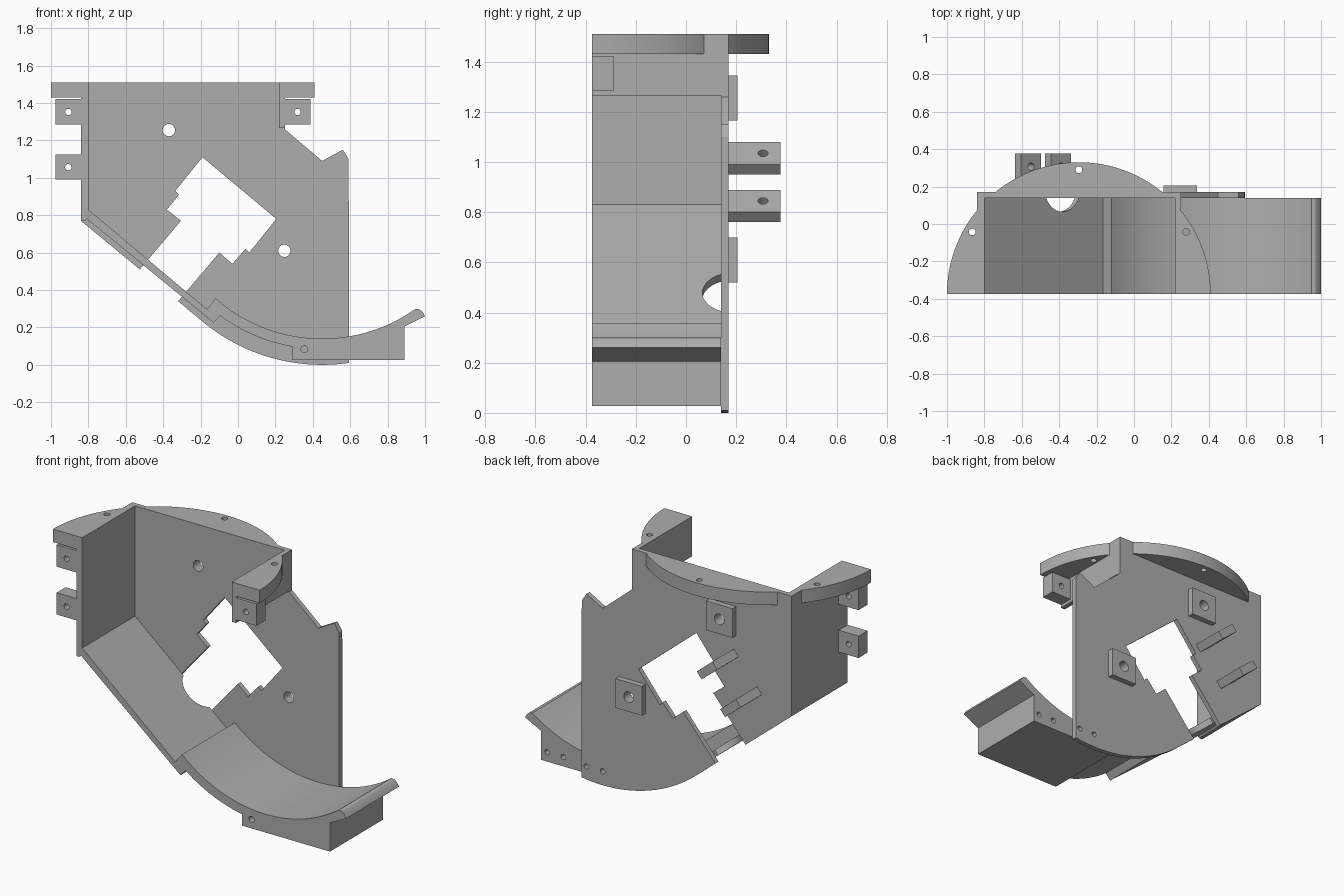
import bpy, bmesh, math
from mathutils import Vector, Matrix

if "Cube" in bpy.data.objects:
    bpy.data.objects.remove(bpy.data.objects["Cube"])

grey = bpy.data.materials.new("plain grey")
grey.diffuse_color = (0.42, 0.42, 0.42, 1)
grey.use_nodes = True
grey.node_tree.nodes["Principled BSDF"].inputs["Base Color"].default_value = grey.diffuse_color


def prism(name, pts, a, b, axis='Y'):
    """Extrude a 2D outline: XZ outline along Y, or XY outline along Z."""
    bm = bmesh.new()
    vs = [bm.verts.new((p[0], a, p[1]) if axis == 'Y' else (p[0], p[1], a)) for p in pts]
    f = bm.faces.new(vs)
    ext = bmesh.ops.extrude_face_region(bm, geom=[f])
    d = Vector((0, b - a, 0)) if axis == 'Y' else Vector((0, 0, b - a))
    bmesh.ops.translate(bm, vec=d, verts=[v for v in ext['geom'] if isinstance(v, bmesh.types.BMVert)])
    bmesh.ops.recalc_face_normals(bm, faces=bm.faces)
    me = bpy.data.meshes.new(name)
    bm.to_mesh(me)
    bm.free()
    ob = bpy.data.objects.new(name, me)
    bpy.context.collection.objects.link(ob)
    me.materials.append(grey)
    return ob


def box(name, x0, x1, y0, y1, z0, z1):
    return prism(name, [(x0, z0), (x1, z0), (x1, z1), (x0, z1)], y0, y1)


def drill(ob, loc, r, direction, depth):
    """Cut a round hole centred on loc along direction."""
    bm = bmesh.new()
    rot = Vector(direction).to_track_quat('Z', 'Y').to_matrix().to_4x4()
    bmesh.ops.create_cone(bm, cap_ends=True, segments=32, radius1=r, radius2=r, depth=depth,
                          matrix=Matrix.Translation(loc) @ rot)
    me = bpy.data.meshes.new("drill")
    bm.to_mesh(me)
    bm.free()
    cutter = bpy.data.objects.new("drill", me)
    bpy.context.collection.objects.link(cutter)
    mod = ob.modifiers.new("hole", 'BOOLEAN')
    mod.operation, mod.solver, mod.object = 'DIFFERENCE', 'EXACT', cutter
    bpy.context.view_layer.objects.active = ob
    bpy.ops.object.modifier_apply(modifier=mod.name)
    bpy.data.objects.remove(cutter)


def arc(cx, cy, r, a0, a1, n):
    return [(cx + r * math.cos(math.radians(a0 + (a1 - a0) * i / n)),
             cy + r * math.sin(math.radians(a0 + (a1 - a0) * i / n))) for i in range(n + 1)]


FRONT, INNER, BACK = -0.375, 0.14, 0.17
Y, Z = (0, 1, 0), (0, 0, 1)
CX, CZ = 0.45, 1.0          # centre of the curved trough
MID, RAD = -0.295, 0.705    # centre and radius of the top flange

# Back plate, with the stepped window open to the sloping lower edge
plate = prism("back_plate", [
    (-0.84, 1.51), (0.25, 1.51), (0.25, 1.26), (0.45, 1.09), (0.56, 1.15), (0.592, 1.10)]
    + arc(CX, CZ, 1.0, -81.8, -130, 32)
    + [(-0.32, 0.34), (-0.10, 0.60), (-0.03, 0.54), (0.04, 0.62), (0.06, 0.60), (0.205, 0.78),
       (-0.19, 1.11), (-0.335, 0.93), (-0.315, 0.91), (-0.38, 0.83), (-0.305, 0.77),
       (-0.525, 0.51), (-0.84, 0.77)], INNER, BACK)

# Square bosses behind the two large plate holes
for label, x, z in (("upper", -0.37, 1.255), ("lower", 0.248, 0.61)):
    boss = box(label + "_boss", x - 0.09, x + 0.09, BACK, 0.205, z - 0.09, z + 0.09)
    drill(boss, (x, 0.18, z), 0.033, Y, 0.3)
    drill(plate, (x, 0.155, z), 0.033, Y, 0.3)

# Side walls
prism("left_wall", [(-0.84, 1.51), (-0.80, 1.51), (-0.80, 0.785), (-0.82, 0.77), (-0.84, 0.77)],
      FRONT, INNER)
box("right_wall", 0.22, 0.25, FRONT, INNER, 1.265, 1.51)

# Sloping floor running into the curved trough and its foot block
trough = prism("floor_and_trough",
               [(-0.80, 0.83), (-0.165, 0.297)]
               + arc(CX, CZ, 0.86, -131.5, -54.5, 48)
               + [(0.97, 0.297), (0.985, 0.285), (1.0, 0.26), (0.89, 0.205), (0.89, 0.027), (0.29, 0.027)]
               + arc(CX, CZ, 0.917, -100, -126.5, 20)
               + [(-0.13, 0.225), (-0.82, 0.79)], FRONT, INNER)
drill(trough, (-0.385, 0.19, 0.475), 0.125, (0.64, 0, 0.77), 0.3)
drill(trough, (0.355, FRONT, 0.083), 0.018, Y, 0.2)
for x in (0.45, 0.56, 0.74, 0.85):
    drill(trough, (x, INNER, 0.085), 0.016, Y, 0.2)
    if x < 0.59:
        drill(plate, (x, 0.155, 0.085), 0.016, Y, 0.2)

# Round top flange in three pieces outside the walls
for name, a0, a1, corner, hole in (
        ("left_flange", 180, 140.63, (-0.84, FRONT), (-0.865, -0.042)),
        ("right_flange", 0, 39.37, (0.25, FRONT), (0.278, -0.042)),
        ("back_flange", 50.6, 129.4, None, (MID, 0.29))):
    pts = arc(MID, FRONT, RAD, a0, a1, 32) + ([corner] if corner else [])
    flange = prism(name, pts, 1.43, 1.51, 'Z')
    drill(flange, (hole[0], hole[1], 1.47), 0.018, Z, 0.3)

# Drilled mounting tabs on the side walls
for name, x, z in (("upper_left_tab", -0.975, 1.285), ("lower_left_tab", -0.975, 0.99),
                   ("right_tab", 0.25, 1.285)):
    tab = box(name, x, x + 0.138, FRONT, -0.288, z, z + 0.135)
    drill(tab, (x + 0.068, -0.33, z + 0.067), 0.017, Y, 0.3)

# Two slanted lugs on the back, each with a cross hole
u, v = Vector((0.77, -0.64)), Vector((0.64, 0.77))
for name, c in (("upper_lug", Vector((-0.407, 1.015))), ("lower_lug", Vector((-0.567, 0.825)))):
    lug = prism(name, [c + u * s * 0.069 + v * t * 0.026
                       for s, t in ((-1, -1), (1, -1), (1, 1), (-1, 1))], BACK, 0.377)
    drill(lug, (c.x, 0.307, c.y), 0.02, (v.x, 0, v.y), 0.3)

# Smooth the curves, keep the edges crisp
bpy.ops.object.select_all(action='SELECT')
bpy.ops.object.shade_smooth_by_angle(angle=math.radians(25))
